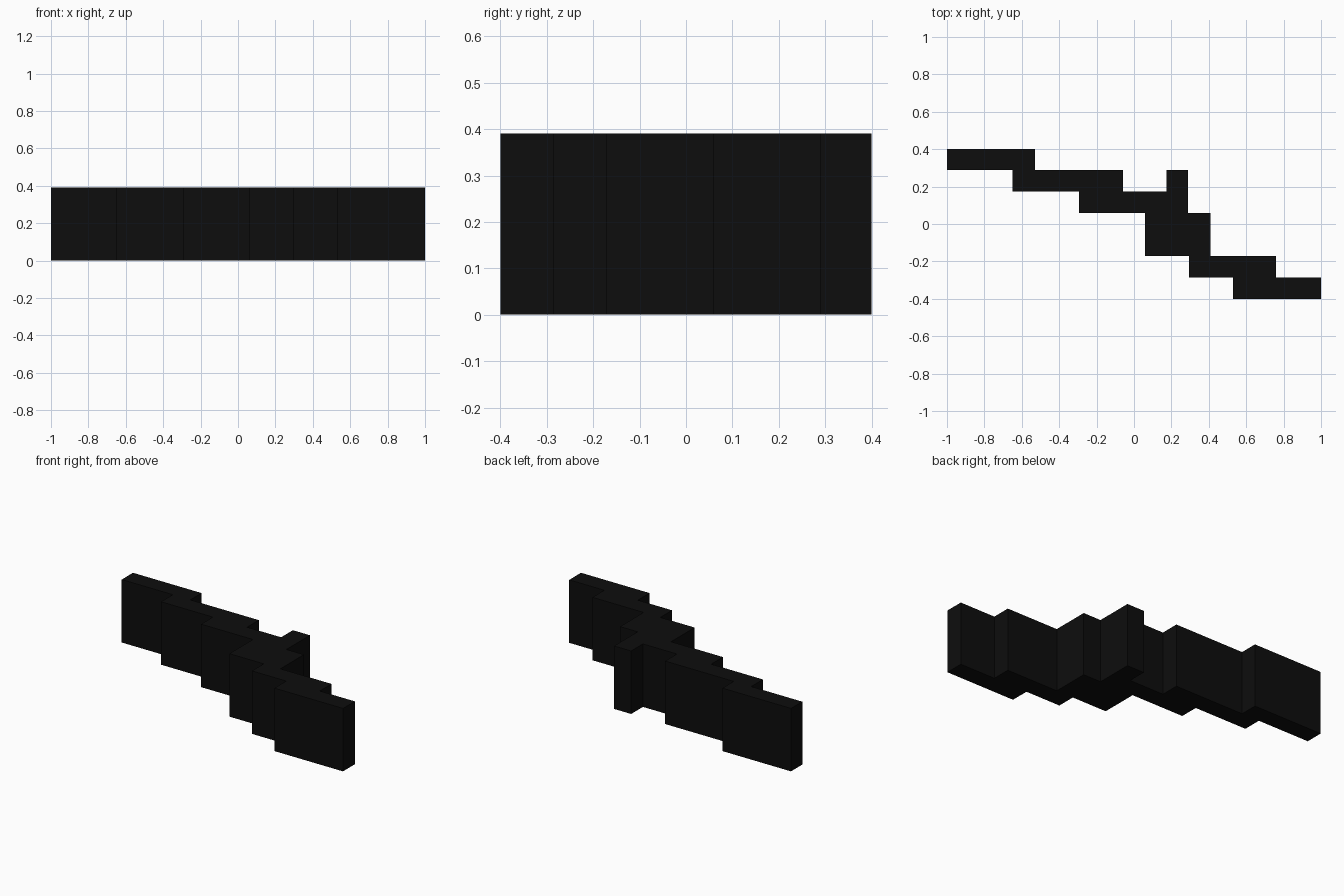
import bpy
import bmesh

cube = bpy.data.objects.get("Cube")
if cube:
    bpy.data.objects.remove(cube, do_unlink=True)

HEIGHT = 0.39

black = bpy.data.materials.new("near_black")
black.use_nodes = True
colour = (0.004, 0.004, 0.004, 1)
black.diffuse_color = colour
black.node_tree.nodes["Principled BSDF"].inputs["Base Color"].default_value = colour

# Staggered wall runs from front to back: left end, right end, front, back
runs = [
    (0.53, 1.0, -0.4, -0.285),
    (0.295, 0.76, -0.285, -0.17),
    (0.06, 0.41, -0.17, 0.06),
    (-0.295, 0.29, 0.06, 0.175),
    (-0.65, -0.06, 0.175, 0.29),
    (-1.0, -0.53, 0.29, 0.4),
]
# Short spur rising from the back of the fourth run
spur_left, spur_right, spur_front, spur_back = 0.173, 0.29, 0.175, 0.29


def wall_outline():
    """Walk up the +x ends of the runs, then back down the -x ends."""
    points = []
    for left, right, front, back in runs:
        points.append((right, front))
        if back == spur_front:
            points += [(spur_right, spur_back), (spur_left, spur_back),
                       (spur_left, spur_front)]
        else:
            points.append((right, back))
    for left, right, front, back in reversed(runs):
        points += [(left, back), (left, front)]
    return points


def extrude_outline(name, points, height, material):
    bm = bmesh.new()
    base = bm.faces.new([bm.verts.new((x, y, 0)) for x, y in points])
    result = bmesh.ops.extrude_face_region(bm, geom=[base], use_keep_orig=True)
    top = [v for v in result["geom"] if isinstance(v, bmesh.types.BMVert)]
    bmesh.ops.translate(bm, verts=top, vec=(0, 0, height))
    bmesh.ops.recalc_face_normals(bm, faces=bm.faces)
    mesh = bpy.data.meshes.new(name)
    bm.to_mesh(mesh)
    bm.free()
    mesh.materials.append(material)
    obj = bpy.data.objects.new(name, mesh)
    bpy.context.collection.objects.link(obj)
    return obj


# Solid stepped wall with its spur
extrude_outline("stepped_wall", wall_outline(), HEIGHT, black)
